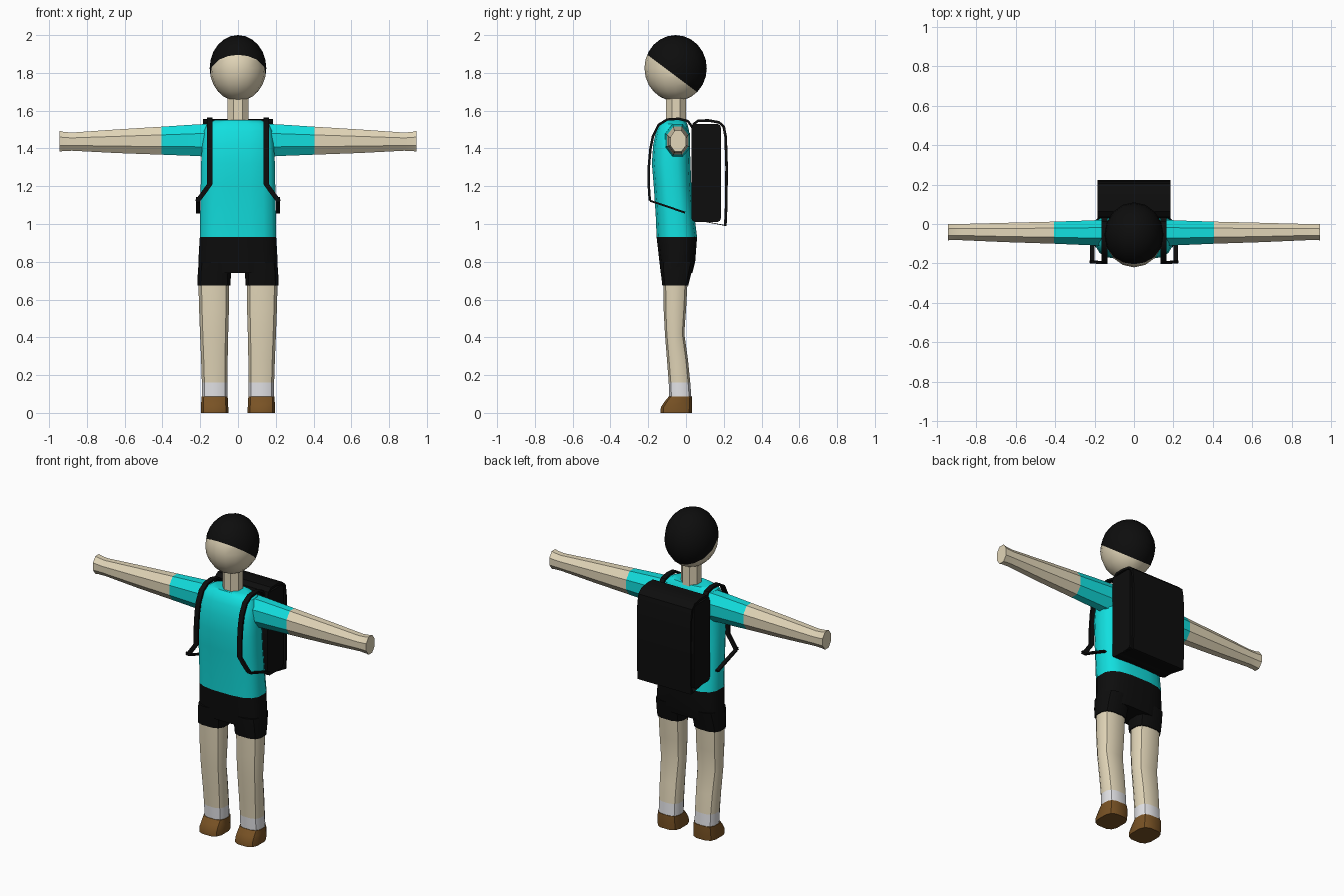
import bpy, bmesh, math
from mathutils import Vector

if "Cube" in bpy.data.objects:
    bpy.data.objects.remove(bpy.data.objects["Cube"])


def material(name, rgb):
    m = bpy.data.materials.new(name)
    m.diffuse_color = (*rgb, 1)
    m.use_nodes = True
    m.node_tree.nodes["Principled BSDF"].inputs["Base Color"].default_value = m.diffuse_color
    return m


SKIN = material("skin", (0.76, 0.67, 0.48))
SHIRT = material("turquoise", (0.006, 0.74, 0.74))
BLACK = material("black", (0.004, 0.004, 0.004))
SOCK = material("white", (0.82, 0.82, 0.85))
SHOE = material("brown", (0.19, 0.085, 0.018))


def finish(name, bm, mats, angle=35):
    bmesh.ops.recalc_face_normals(bm, faces=bm.faces)
    me = bpy.data.meshes.new(name)
    bm.to_mesh(me)
    bm.free()
    ob = bpy.data.objects.new(name, me)
    bpy.context.collection.objects.link(ob)
    for m in mats:
        me.materials.append(m)
    bpy.ops.object.select_all(action='DESELECT')
    ob.select_set(True)
    bpy.context.view_layer.objects.active = ob
    bpy.ops.object.shade_smooth_by_angle(angle=math.radians(angle))
    return ob


def loft(name, rings, mat, n=12, power=2.0, axis='z', side=1):
    """Skin rounded sections; ring = (position, a0, a1, b0, b1).
    Axis z: a is x, b is y.  Axis x: a is y, b is z."""
    bm = bmesh.new()
    loops = []
    for p, a0, a1, b0, b1 in rings:
        loop = []
        for i in range(n):
            t = 2 * math.pi * (i + 0.5) / n
            c, s = math.cos(t), math.sin(t)
            k = 1 / max(abs(math.cos(math.pi / n)), 0.01) if power == 2 else 1
            a = (a0 + a1) / 2 + (a1 - a0) / 2 * k * math.copysign(abs(c) ** (2 / power), c)
            b = (b0 + b1) / 2 + (b1 - b0) / 2 * k * math.copysign(abs(s) ** (2 / power), s)
            co = (a * side, b, p) if axis == 'z' else (p * side, a, b)
            loop.append(bm.verts.new(co))
        loops.append(loop)
    for l0, l1 in zip(loops, loops[1:]):
        for i in range(n):
            j = (i + 1) % n
            bm.faces.new((l0[i], l0[j], l1[j], l1[i]))
    bm.faces.new(loops[0])
    bm.faces.new(loops[-1])
    return finish(name, bm, [mat])


def ribbon(name, path, half, thick, side=1):
    """Flat band following a path, wide in x, thin across the path in y-z."""
    bm = bmesh.new()
    pts = [Vector(p) for p in path]
    loops = []
    for i, p in enumerate(pts):
        d = pts[min(i + 1, len(pts) - 1)] - pts[max(i - 1, 0)]
        nrm = Vector((0, -d.z, d.y)).normalized() * thick / 2
        w = Vector((half, 0, 0))
        corners = (p - w - nrm, p + w - nrm, p + w + nrm, p - w + nrm)
        loops.append([bm.verts.new((c.x * side, c.y, c.z)) for c in corners])
    for l0, l1 in zip(loops, loops[1:]):
        for i in range(4):
            j = (i + 1) % 4
            bm.faces.new((l0[i], l0[j], l1[j], l1[i]))
    bm.faces.new(loops[0])
    bm.faces.new(loops[-1])
    return finish(name, bm, [BLACK])


# Head: sphere split by a sloping hairline
bm = bmesh.new()
bmesh.ops.create_uvsphere(bm, u_segments=16, v_segments=12, radius=1)
for v in bm.verts:
    v.co = (v.co.x * 0.15, v.co.y * 0.165 - 0.055, v.co.z * 0.175 + 1.825)
hair_point, hair_dir = Vector((0, -0.19, 1.885)), Vector((0, 0.75, 1)).normalized()
bmesh.ops.bisect_plane(bm, geom=bm.verts[:] + bm.edges[:] + bm.faces[:],
                       plane_co=hair_point, plane_no=hair_dir)
for f in bm.faces:
    f.material_index = int((f.calc_center_median() - hair_point).dot(hair_dir) > 0)
finish("head", bm, [SKIN, BLACK])

loft("neck", [(1.50, -.055, .055, -.105, 0), (1.70, -.055, .055, -.105, 0)], SKIN, 8)

# Shirt body
loft("shirt", [(.93, -.205, .205, -.157, .06), (1.05, -.203, .203, -.162, .045),
               (1.2, -.2, .2, -.172, .03), (1.32, -.198, .198, -.182, .025),
               (1.42, -.192, .192, -.175, .022), (1.49, -.183, .183, -.16, .018),
               (1.53, -.165, .165, -.142, .008), (1.55, -.125, .125, -.12, -.005)],
     SHIRT, 16, 2.9)

# Shorts: hips joined to two leg openings
loft("shorts_hips", [(.74, -.213, .213, -.135, .035), (.80, -.213, .213, -.142, .05),
                     (.93, -.205, .205, -.157, .06)], BLACK, 16, 2.9)

for s, tag in ((1, "left"), (-1, "right")):
    loft(tag + "_shorts_leg", [(.675, .038, .217, -.127, .014), (.74, .035, .215, -.135, .03),
                               (.80, .02, .21, -.14, .045)], BLACK, 12, 2.9, side=s)
    loft(tag + "_leg", [(.16, .055, .193, -.093, .024), (.28, .053, .197, -.102, .012),
                        (.42, .05, .203, -.113, -.008), (.55, .046, .208, -.12, .002),
                        (.70, .044, .212, -.122, .01)], SKIN, 12, 2.8, side=s)
    loft(tag + "_sock", [(.08, .055, .193, -.09, .03), (.16, .055, .193, -.093, .024)],
         SOCK, 12, 2.8, side=s)
    loft(tag + "_shoe", [(0, .05, .198, -.137, .033), (.03, .05, .198, -.135, .034),
                         (.06, .052, .196, -.115, .034), (.087, .053, .195, -.092, .032)],
         SHOE, 12, 3.2, side=s)

    # Sleeve and bare arm
    loft(tag + "_sleeve", [(.14, -.112, .022, 1.355, 1.53), (.22, -.108, .018, 1.36, 1.527),
                           (.405, -.1, .012, 1.367, 1.515)], SHIRT, 8, axis='x', side=s)
    loft(tag + "_arm", [(.405, -.1, .012, 1.367, 1.515), (.65, -.092, .006, 1.376, 1.5),
                        (.88, -.082, 0, 1.388, 1.484), (.925, -.081, 0, 1.386, 1.488),
                        (.945, -.083, 0, 1.383, 1.494)], SKIN, 8, axis='x', side=s)

    # Shoulder strap, then the lower strap running back along the waist
    ribbon(tag + "_strap", [(.15, .035, 1.51), (.15, .01, 1.545), (.15, -.04, 1.557),
                            (.15, -.1, 1.553), (.15, -.145, 1.525), (.15, -.175, 1.465),
                            (.15, -.188, 1.4), (.15, -.197, 1.3), (.15, -.197, 1.21),
                            (.182, -.195, 1.165), (.212, -.191, 1.125)],
           .015, .013, s)
    ribbon(tag + "_lower_strap", [(.212, -.195, 1.14), (.212, -.188, 1.122),
                                  (.212, -.1, 1.093), (.212, -.005, 1.06)], .011, .01, s)

# Backpack body with rounded top and bottom edges
bm = bmesh.new()
bmesh.ops.create_cube(bm, size=1)
for v in bm.verts:
    v.co = (v.co.x * .37, .107 + v.co.y * .155, 1.27 + v.co.z * .52)
edges = [e for e in bm.edges if abs(e.verts[0].co.x - e.verts[1].co.x) > .1]
bmesh.ops.bevel(bm, geom=edges, offset=.02, segments=2, affect='EDGES', profile=.5)
finish("backpack", bm, [BLACK])

# Cover sheet arching over the top and down the back, closed by a thin base
ribbon("backpack_cover", [(0, .035, 1.50), (0, .042, 1.53), (0, .065, 1.547),
                          (0, .12, 1.548), (0, .175, 1.538), (0, .2, 1.515),
                          (0, .21, 1.46), (0, .215, 1.3), (0, .213, 1.1),
                          (0, .208, .99)], .185, .014)
ribbon("backpack_base", [(0, .1, 1.013), (0, .208, .992)], .185, .004)
